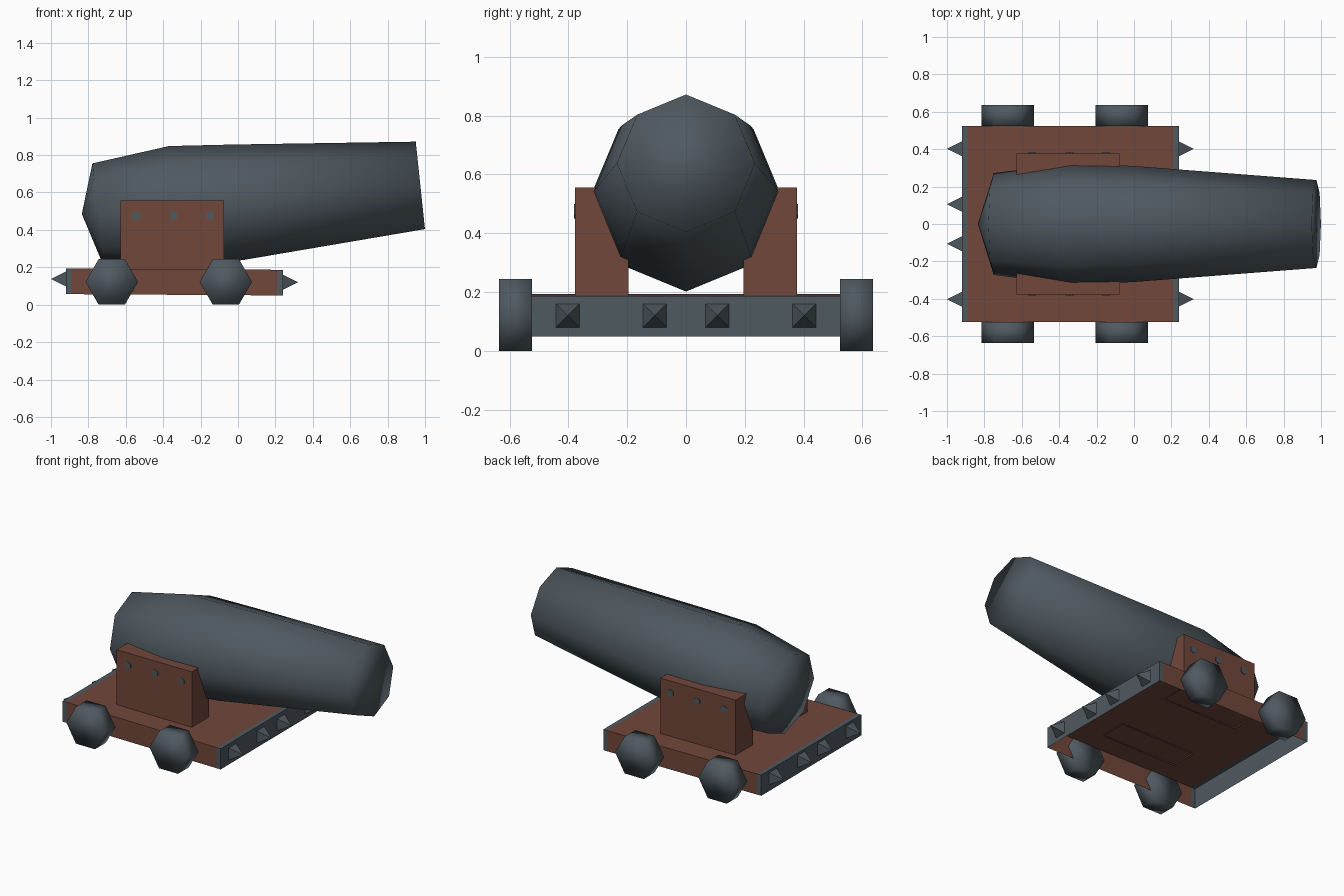
import bpy, bmesh, math
from mathutils import Matrix, Vector

if "Cube" in bpy.data.objects:
    bpy.data.objects.remove(bpy.data.objects["Cube"])


def material(name, rgb):
    m = bpy.data.materials.new(name)
    m.diffuse_color = (*rgb, 1)
    m.use_nodes = True
    m.node_tree.nodes["Principled BSDF"].inputs["Base Color"].default_value = m.diffuse_color
    return m


iron = material("iron_grey", (0.078, 0.100, 0.117))
wood = material("red_brown_wood", (0.165, 0.063, 0.043))


def finish(name, bm, mats, smooth=False):
    bmesh.ops.recalc_face_normals(bm, faces=bm.faces)
    me = bpy.data.meshes.new(name)
    for f in bm.faces:
        f.smooth = smooth
    bm.to_mesh(me)
    bm.free()
    for m in mats:
        me.materials.append(m)
    ob = bpy.data.objects.new(name, me)
    bpy.context.collection.objects.link(ob)
    return ob


def box(bm, lo, hi):
    lo, hi = Vector(lo), Vector(hi)
    mat = Matrix.Translation((lo + hi) / 2) @ Matrix.Diagonal((*(hi - lo), 1))
    bmesh.ops.create_cube(bm, size=1, matrix=mat)


def drop_bottom(bm):
    bm.normal_update()
    bmesh.ops.delete(bm, geom=[f for f in bm.faces if f.normal.z < -0.9],
                     context='FACES')


# Barrel: tilted octagonal rings (x, z, radius), pointed breech, flat muzzle
bm = bmesh.new()
TILT = math.radians(6)
rings = []
for x, z, r in [(-0.75, 0.485, 0.272), (-0.335, 0.525, 0.325),
                (0.0, 0.548, 0.31), (0.975, 0.638, 0.235)]:
    ring = []
    for i in range(8):
        a = i * math.pi / 4
        up = r * math.cos(a)
        ring.append(bm.verts.new((x - up * math.sin(TILT), r * math.sin(a),
                                  z + up * math.cos(TILT))))
    rings.append(ring)
tip = bm.verts.new((-0.835, 0, 0.485))
for i in range(8):
    j = (i + 1) % 8
    bm.faces.new((tip, rings[0][i], rings[0][j]))
    for a, b in zip(rings, rings[1:]):
        bm.faces.new((a[i], b[i], b[j], a[j]))
bm.faces.new(rings[-1])
finish("barrel", bm, [iron], True)

# Carriage bed: shell open underneath, with iron end strips
bm = bmesh.new()
box(bm, (-0.92, -0.525, 0.053), (0.24, 0.525, 0.19))
drop_bottom(bm)
for cut in (-0.89, 0.21):
    bmesh.ops.bisect_plane(bm, geom=bm.verts[:] + bm.edges[:] + bm.faces[:],
                           plane_co=(cut, 0, 0), plane_no=(1, 0, 0))
for f in bm.faces:
    x = f.calc_center_median().x
    f.material_index = 1 if x < -0.89 or x > 0.21 else 0
for v in bm.verts:  # the bed leans very slightly forward
    v.co.z -= 0.006 * (v.co.x + 0.34)
finish("carriage_bed", bm, [wood, iron])

# Pyramid spikes on both ends
for name, side, x, z in (("front_spikes", 1, 0.24, 0.12),
                         ("rear_spikes", -1, -0.92, 0.138)):
    bm = bmesh.new()
    for y in (-0.402, -0.106, 0.106, 0.402):
        base = [bm.verts.new((x, y + dy * 0.04, z + dz * 0.04))
                for dy, dz in ((-1, -1), (1, -1), (1, 1), (-1, 1))]
        point = bm.verts.new((x + side * 0.08, y, z))
        bm.faces.new(base)
        for i in range(4):
            bm.faces.new((base[i], base[(i + 1) % 4], point))
    finish(name, bm, [iron])

for s, label in ((-1, "front"), (1, "back")):
    # Cheek block holding the barrel
    bm = bmesh.new()
    ys = sorted((s * 0.195, s * 0.377))
    box(bm, (-0.628, ys[0], 0.183), (-0.075, ys[1], 0.556))
    drop_bottom(bm)
    finish(label + "_cheek", bm, [wood])

    # Bolt heads on the outer side
    bm = bmesh.new()
    for x in (-0.545, -0.345, -0.15):
        mat = Matrix.Translation((x, s * 0.378, 0.475)) @ Matrix.Rotation(math.pi / 2, 4, 'X')
        bmesh.ops.create_cone(bm, cap_ends=True, segments=6, radius1=0.025,
                              radius2=0.025, depth=0.006, matrix=mat)
    finish(label + "_bolts", bm, [iron])

    # Hexagonal wheels
    for x, end in ((-0.675, "rear"), (-0.065, "fore")):
        bm = bmesh.new()
        ring = [(x + 0.14 * math.cos(i * math.pi / 3),
                 0.122 + 0.141 * math.sin(i * math.pi / 3)) for i in range(6)]
        inner = [bm.verts.new((a, s * 0.523, b)) for a, b in ring]
        outer = [bm.verts.new((a, s * 0.636, b)) for a, b in ring]
        bm.faces.new(inner)
        bm.faces.new(outer)
        for i in range(6):
            j = (i + 1) % 6
            bm.faces.new((inner[i], inner[j], outer[j], outer[i]))
        finish(f"{label}_{end}_wheel", bm, [iron], True)
